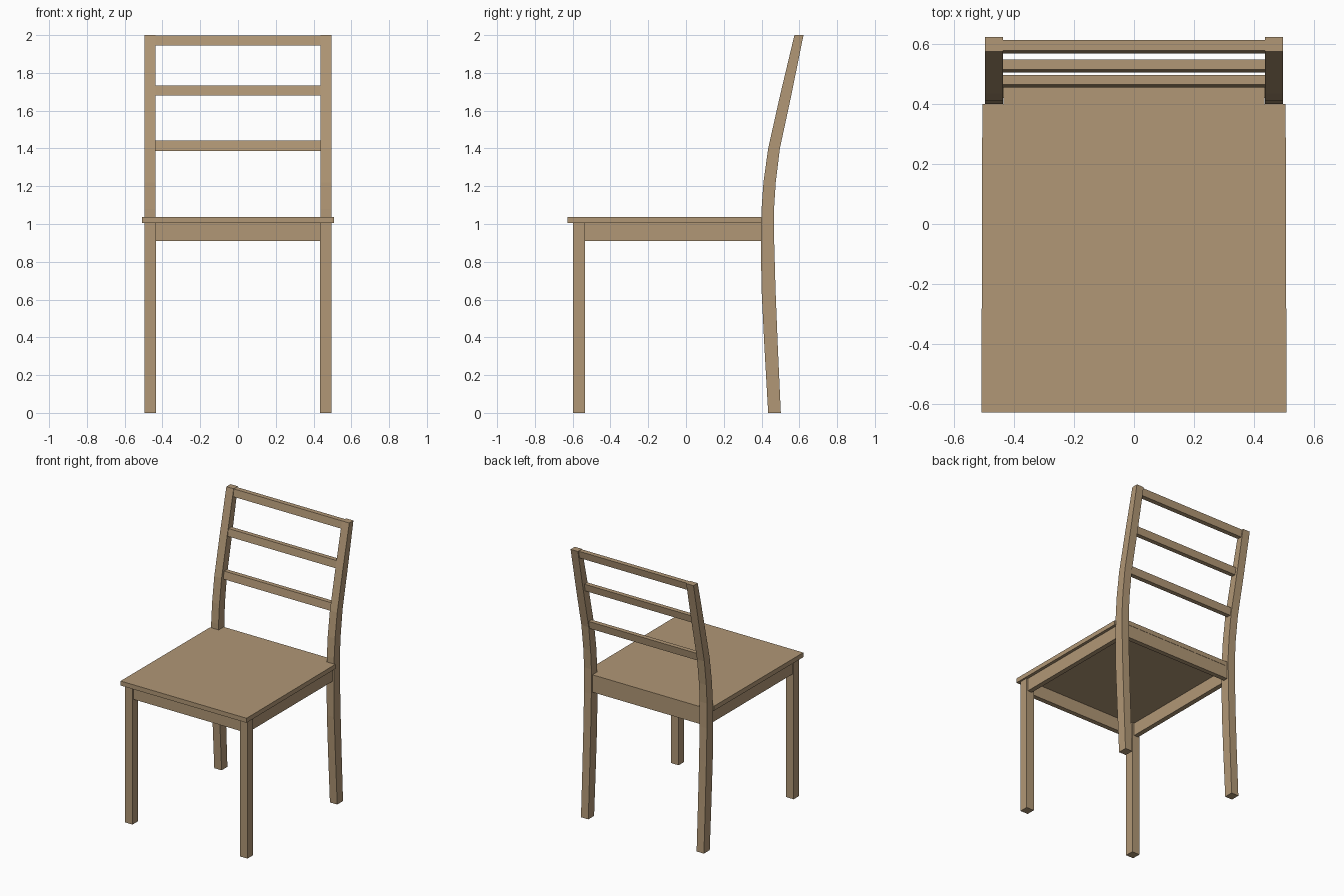
import bpy, bmesh

if "Cube" in bpy.data.objects:
    bpy.data.objects.remove(bpy.data.objects["Cube"])

wood = bpy.data.materials.new("wood")
wood.diffuse_color = (0.44, 0.31, 0.18, 1)
wood.use_nodes = True
wood.node_tree.nodes["Principled BSDF"].inputs["Base Color"].default_value = wood.diffuse_color


def prism(name, profile, axis, lo, hi):
    """Extrude a 2D profile: axis 'z' takes (x, y) points, axis 'x' takes (y, z) points."""
    place = (lambda a, b, t: (a, b, t)) if axis == 'z' else (lambda a, b, t: (t, a, b))
    bm = bmesh.new()
    low, high = [[bm.verts.new(place(a, b, t)) for a, b in profile] for t in (lo, hi)]
    n = len(profile)
    bm.faces.new(low[::-1])
    bm.faces.new(high)
    for i in range(n):
        j = (i + 1) % n
        bm.faces.new((low[i], low[j], high[j], high[i]))
    bmesh.ops.recalc_face_normals(bm, faces=bm.faces)
    mesh = bpy.data.meshes.new(name)
    bm.to_mesh(mesh)
    bm.free()
    mesh.materials.append(wood)
    ob = bpy.data.objects.new(name, mesh)
    bpy.context.collection.objects.link(ob)
    return ob


def rect(a0, a1, b0, b1):
    return [(a0, b0), (a1, b0), (a1, b1), (a0, b1)]


def mirror_x(ob):
    ob.modifiers.new("mirror", 'MIRROR')


# Seat board, notched around the back legs
seat = [(-0.508, -0.627), (0.508, -0.627), (0.505, 0.40), (0.435, 0.40),
        (0.435, 0.457), (-0.435, 0.457), (-0.435, 0.40), (-0.505, 0.40)]
prism("seat", seat, 'z', 1.005, 1.038)

# Front legs
mirror_x(prism("front_leg", rect(0.433, 0.495, -0.598, -0.534), 'z', 0, 1.005))

# Back legs, curved into the backrest posts
post = [(0.435, 0), (0.415, 0.35), (0.40, 0.65), (0.396, 0.9), (0.40, 1.08),
        (0.41, 1.22), (0.435, 1.4), (0.50, 1.69), (0.574, 2.0),
        (0.622, 2.0), (0.555, 1.67), (0.497, 1.4), (0.475, 1.22),
        (0.466, 1.08), (0.467, 0.9), (0.474, 0.65), (0.486, 0.35), (0.502, 0)]
mirror_x(prism("back_leg", post, 'x', 0.437, 0.496))

# Aprons under the seat
mirror_x(prism("side_apron", rect(-0.54, 0.42, 0.91, 1.005), 'x', 0.45, 0.485))
prism("front_apron", rect(-0.588, -0.553, 0.91, 1.005), 'x', -0.44, 0.44)
prism("back_apron", rect(0.42, 0.455, 0.91, 1.005), 'x', -0.44, 0.44)

# Back slats, tilted with the posts
for name, y, z0, z1, depth in (("lower_slat", 0.455, 1.387, 1.442, 0.033),
                               ("middle_slat", 0.505, 1.68, 1.733, 0.033),
                               ("top_slat", 0.568, 1.945, 1.998, 0.035)):
    tilt = 0.009
    prism(name, [(y, z0), (y + depth, z0), (y + depth + tilt, z1), (y + tilt, z1)],
          'x', -0.445, 0.445)
